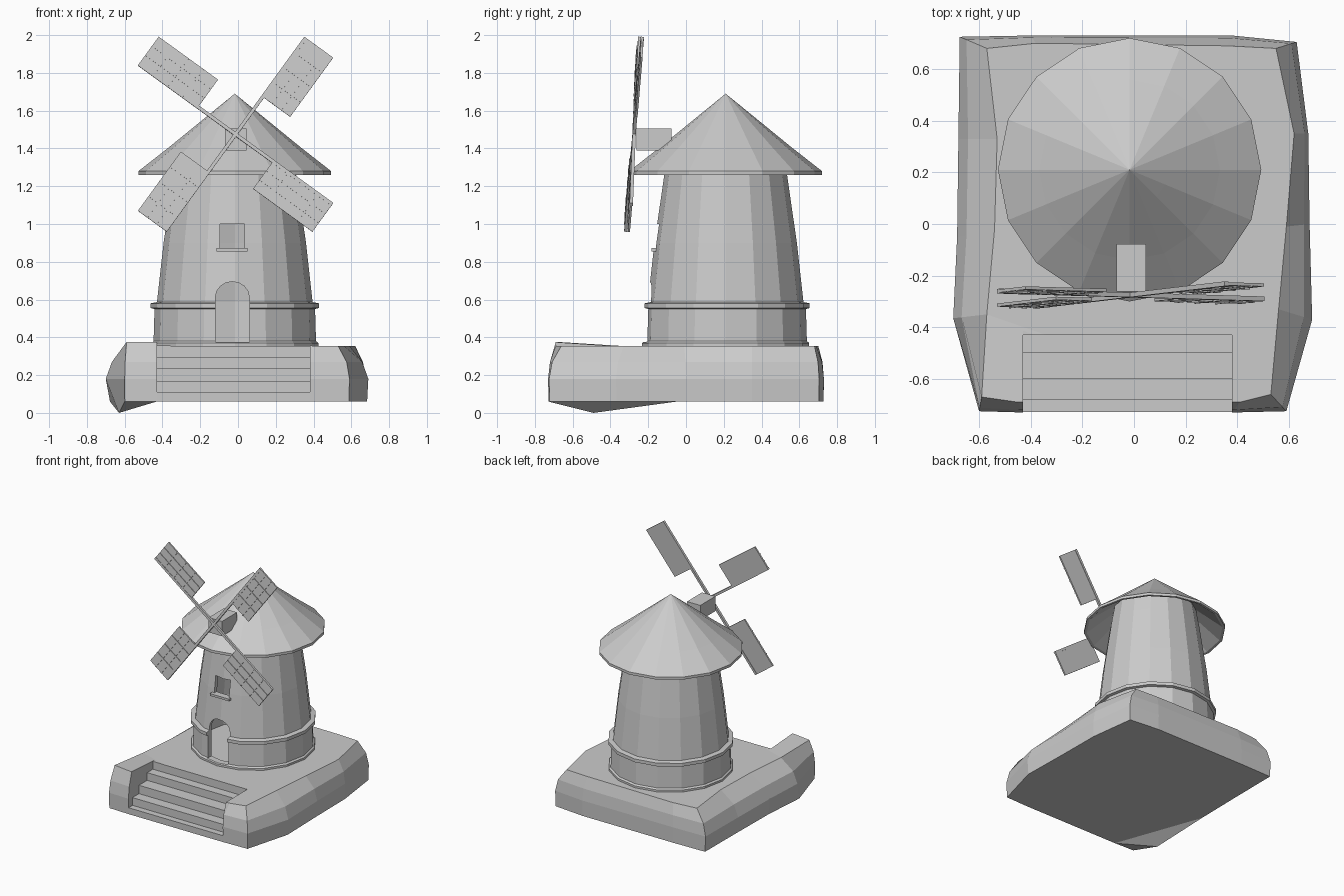
import bpy, bmesh
from math import sin, cos, pi, radians
from mathutils import Matrix, Vector, Euler

old = bpy.data.objects.get("Cube")
if old:
    bpy.data.objects.remove(old)

stone = bpy.data.materials.new("pale grey")
stone.use_nodes = True
GREY = (0.6, 0.6, 0.6, 1)
stone.diffuse_color = GREY
stone.node_tree.nodes["Principled BSDF"].inputs["Base Color"].default_value = GREY

CX, CY = -0.017, 0.21      # tower axis
SIDES = 16


def finish(bm, name):
    bmesh.ops.recalc_face_normals(bm, faces=bm.faces)
    mesh = bpy.data.meshes.new(name)
    bm.to_mesh(mesh)
    bm.free()
    mesh.materials.append(stone)
    ob = bpy.data.objects.new(name, mesh)
    bpy.context.collection.objects.link(ob)
    return ob


def add_box(bm, lo, hi):
    lo, hi = Vector(lo), Vector(hi)
    size = hi - lo
    mat = Matrix.Translation((lo + hi) / 2) @ Matrix.Diagonal((*size, 1))
    bmesh.ops.create_cube(bm, size=1, matrix=mat)


def box(name, lo, hi):
    bm = bmesh.new()
    add_box(bm, lo, hi)
    return finish(bm, name)


def loft(bm, rings, closed=False):
    """Skin a list of equal-length point rings; returns the vertex rings."""
    vs = [[bm.verts.new(p) for p in ring] for ring in rings]
    pairs = list(zip(vs, vs[1:])) + ([(vs[-1], vs[0])] if closed else [])
    for a, b in pairs:
        n = len(a)
        for i in range(n):
            j = (i + 1) % n
            bm.faces.new((a[i], a[j], b[j], b[i]))
    return vs


def lathe(name, profile):
    """Turn a closed profile of (radius, z) around the tower axis."""
    bm = bmesh.new()
    ang = [2 * pi * i / SIDES - pi / 2 for i in range(SIDES)]
    loft(bm, [[(CX + r * cos(a), CY + r * sin(a), z) for a in ang] for r, z in profile], True)
    bmesh.ops.remove_doubles(bm, verts=bm.verts, dist=1e-5)
    return finish(bm, name)


def prism(name, outline, offset):
    """Extrude a planar outline along an offset."""
    bm = bmesh.new()
    off = Vector(offset)
    a, b = loft(bm, [outline, [Vector(p) + off for p in outline]])
    bm.faces.new(a)
    bm.faces.new(b)
    return finish(bm, name)


def cut(target, cutter):
    mod = target.modifiers.new("cut", 'BOOLEAN')
    mod.operation = 'DIFFERENCE'
    mod.solver = 'EXACT'
    mod.object = cutter
    bpy.context.view_layer.objects.active = target
    bpy.ops.object.modifier_apply(modifier=mod.name)
    bpy.data.objects.remove(cutter)


# Rocky platform: columns of (outer x, outer y, top x, top y), counter-clockwise
columns = [
    (-0.60, -0.725, -0.59, -0.67), (-0.43, -0.73, -0.45, -0.69),
    (0.38, -0.73, 0.41, -0.69), (0.59, -0.725, 0.53, -0.66),
    (0.69, -0.37, 0.56, -0.33), (0.68, 0.0, 0.59, -0.01),
    (0.675, 0.35, 0.62, 0.35), (0.63, 0.705, 0.55, 0.68),
    (0.38, 0.73, 0.36, 0.69), (-0.40, 0.73, -0.38, 0.70),
    (-0.675, 0.725, -0.57, 0.68), (-0.68, 0.33, -0.53, 0.33),
    (-0.685, -0.05, -0.54, -0.02), (-0.70, -0.365, -0.57, -0.35)]


def ring(t, z):
    return [[a + (c - a) * t, b + (d - b) * t, z] for a, b, c, d in columns]


bm = bmesh.new()
low, top = ring(0.05, 0.06), ring(1, 0.355)
low[-1] = [-0.63, -0.49, 0.0]           # rock drooping under the front corner
top[0][2] = top[1][2] = 0.375           # raised front corner
rings = loft(bm, [low, ring(0, 0.18), ring(0.25, 0.27), top])
caps = [bm.faces.new(rings[0]), bm.faces.new(rings[-1])]
bmesh.ops.triangulate(bm, faces=caps)
platform = finish(bm, "platform")

# Steps cut into the platform front
treads = [(-0.725, 0.11), (-0.68, 0.17), (-0.60, 0.235), (-0.50, 0.295), (-0.43, 0.355)]
outline = [(-0.43, -0.9, 0.5), (-0.43, -0.9, 0.11)]
for (y, z), (y2, z2) in zip(treads, treads[1:]):
    outline += [(-0.43, y2, z), (-0.43, y2, z2)]
outline[-1] = (-0.43, treads[-1][0], 0.356)
outline += [(-0.43, -0.39, 0.356), (-0.43, -0.39, 0.5)]
cut(platform, prism("step_cutter", outline, (0.81, 0, 0)))

# Hollow tower with a foot flange, plinth and trim ring
tower = lathe("tower", [
    (0.442, 0.34), (0.442, 0.37), (0.43, 0.38), (0.425, 0.55), (0.445, 0.555),
    (0.445, 0.58), (0.412, 0.587), (0.377, 0.9), (0.325, 1.26), (0.30, 1.41),
    (0.27, 1.41), (0.345, 0.9), (0.385, 0.587), (0.385, 0.34)])

# Arched doorway and window opening
DX, DW, SPRING = -0.03, 0.09, 0.61
arch = [(DX - DW, -0.4, 0.376), (DX + DW, -0.4, 0.376)]
arch += [(DX + DW * cos(i * pi / 8), -0.4, SPRING + 0.085 * sin(i * pi / 8)) for i in range(9)]
cut(tower, prism("door_cutter", arch, (0, 0.45, 0)))
cut(tower, box("window_cutter", (-0.095, -0.4, 0.87), (0.035, 0.05, 1.0)))
box("window_sill", (-0.115, -0.182, 0.855), (0.05, -0.13, 0.872))

# Conical roof shell with a thin eave
lathe("roof", [(0, 1.69), (0.15, 1.568), (0.35, 1.405), (0.51, 1.28), (0.51, 1.26),
               (0.49, 1.262), (0.33, 1.39), (0, 1.655)])

# Axle housing
box("axle_housing", (-0.068, -0.262, 1.39), (0.046, -0.078, 1.505))

# Sails: four arms, each with a panel on its clockwise side and a raised lattice
tilt = Matrix.Translation((-0.013, -0.275, 1.475)) @ Euler((radians(-4), 0, radians(1.2))).to_matrix().to_4x4()
R0, R1, W = 0.245, 0.633, 0.18
for k in range(4):
    turn = tilt @ Matrix.Rotation(radians(36 + 90 * k), 4, 'Y')
    arm, panel, lattice = bmesh.new(), bmesh.new(), bmesh.new()
    add_box(arm, (-0.009, -0.009, -0.01), (0.009, 0.009, R1))
    add_box(panel, (0, -0.006, R0), (W, 0.006, R1))
    for i in range(1, 4):
        z = R0 + (R1 - R0) * i / 4
        add_box(lattice, (0, -0.011, z - 0.003), (W, -0.005, z + 0.003))
    for x in (W / 3, W * 2 / 3):
        add_box(lattice, (x - 0.003, -0.011, R0), (x + 0.003, -0.005, R1))
    for bm, name in ((arm, "sail_arm"), (panel, "sail_panel"), (lattice, "sail_lattice")):
        bm.transform(turn)
        finish(bm, f"{name}_{k + 1}")
